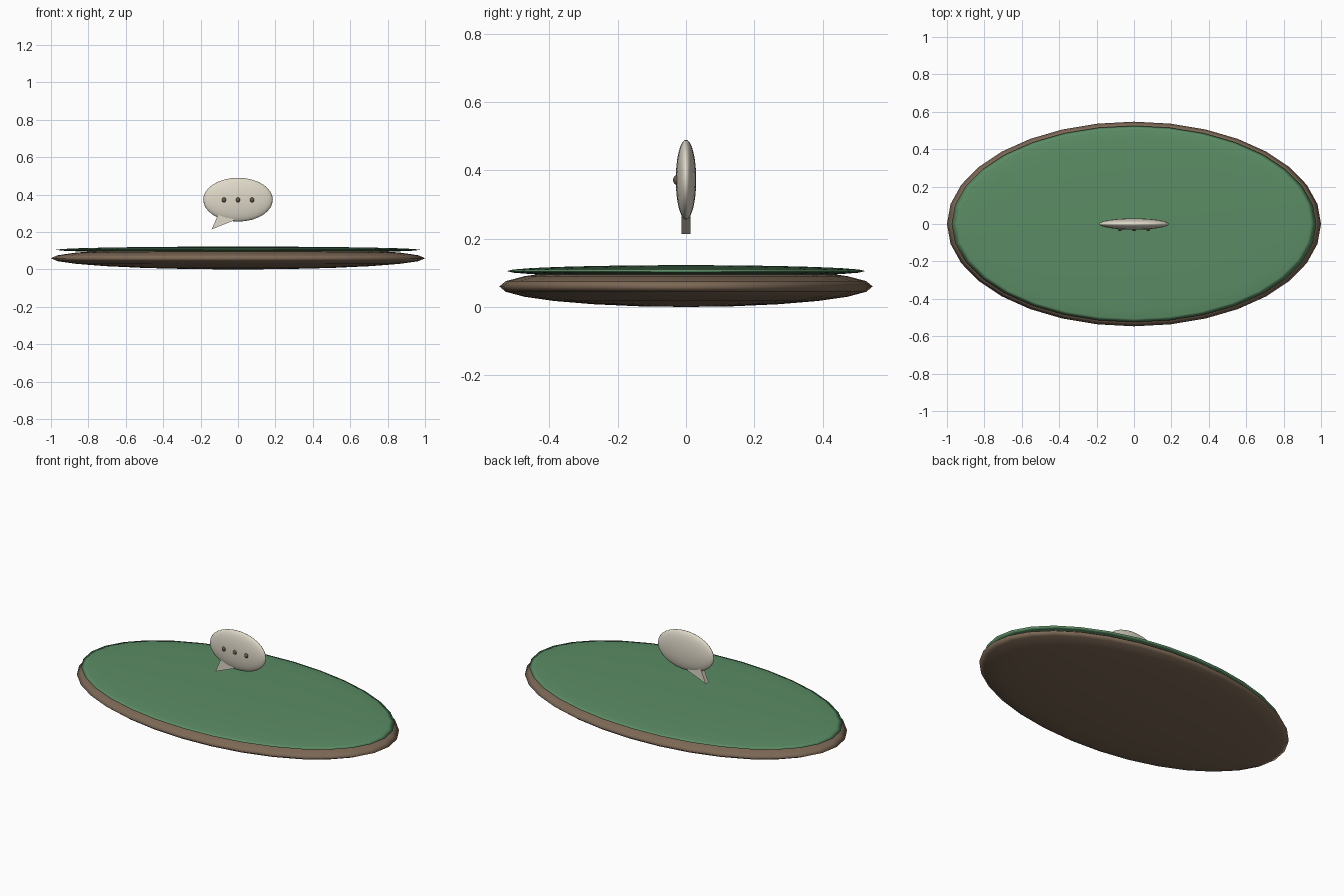
import bpy, bmesh, math

if "Cube" in bpy.data.objects:
    bpy.data.objects.remove(bpy.data.objects["Cube"])


def material(name, rgb):
    m = bpy.data.materials.new(name)
    m.diffuse_color = (*rgb, 1)
    m.use_nodes = True
    m.node_tree.nodes["Principled BSDF"].inputs["Base Color"].default_value = m.diffuse_color
    return m


GREEN = material("grass green", (0.105, 0.265, 0.13))
BROWN = material("earth brown", (0.205, 0.14, 0.092))
CREAM = material("warm cream", (0.74, 0.69, 0.58))
DARK = material("dark brown", (0.13, 0.10, 0.07))


def ellipsoid(name, centre, radii, mat, segments=32, rings=16):
    bpy.ops.mesh.primitive_uv_sphere_add(segments=segments, ring_count=rings,
                                         radius=1, location=centre)
    ob = bpy.context.object
    ob.name = name
    ob.scale = radii
    bpy.ops.object.transform_apply(location=False, rotation=False, scale=True)
    ob.data.materials.append(mat)
    bpy.ops.object.shade_smooth()
    return ob


# Ground: earth disc with a thinner grass disc sunk into it
ellipsoid("earth_disc", (0, 0, 0.06), (1.0, 0.547, 0.06), BROWN, rings=12)
ellipsoid("grass_disc", (0, 0, 0.105), (0.975, 0.525, 0.0175), GREEN, rings=12)

# Floating speech bubble
ellipsoid("speech_bubble", (0, 0, 0.373), (0.186, 0.03, 0.117), CREAM)

# Three dots on the front of the bubble
for i, x in enumerate((-0.075, 0, 0.075)):
    ellipsoid(f"bubble_dot_{i + 1}", (x, -0.028, 0.372), (0.0115, 0.01, 0.0135),
              DARK, segments=16, rings=8)

# Pointed bubble tail: flat triangular prism, root hidden in the bubble
bm = bmesh.new()
profile = [(-0.141, 0.214), (-0.02, 0.263), (-0.03, 0.30), (-0.10, 0.308)]
face = bm.faces.new([bm.verts.new((x, -0.0135, z)) for x, z in profile])
ext = bmesh.ops.extrude_face_region(bm, geom=[face])
for v in ext["geom"]:
    if isinstance(v, bmesh.types.BMVert):
        v.co.y = 0.0135
bmesh.ops.recalc_face_normals(bm, faces=bm.faces)
mesh = bpy.data.meshes.new("bubble_tail")
bm.to_mesh(mesh)
bm.free()
mesh.materials.append(CREAM)
bpy.context.collection.objects.link(bpy.data.objects.new("bubble_tail", mesh))
